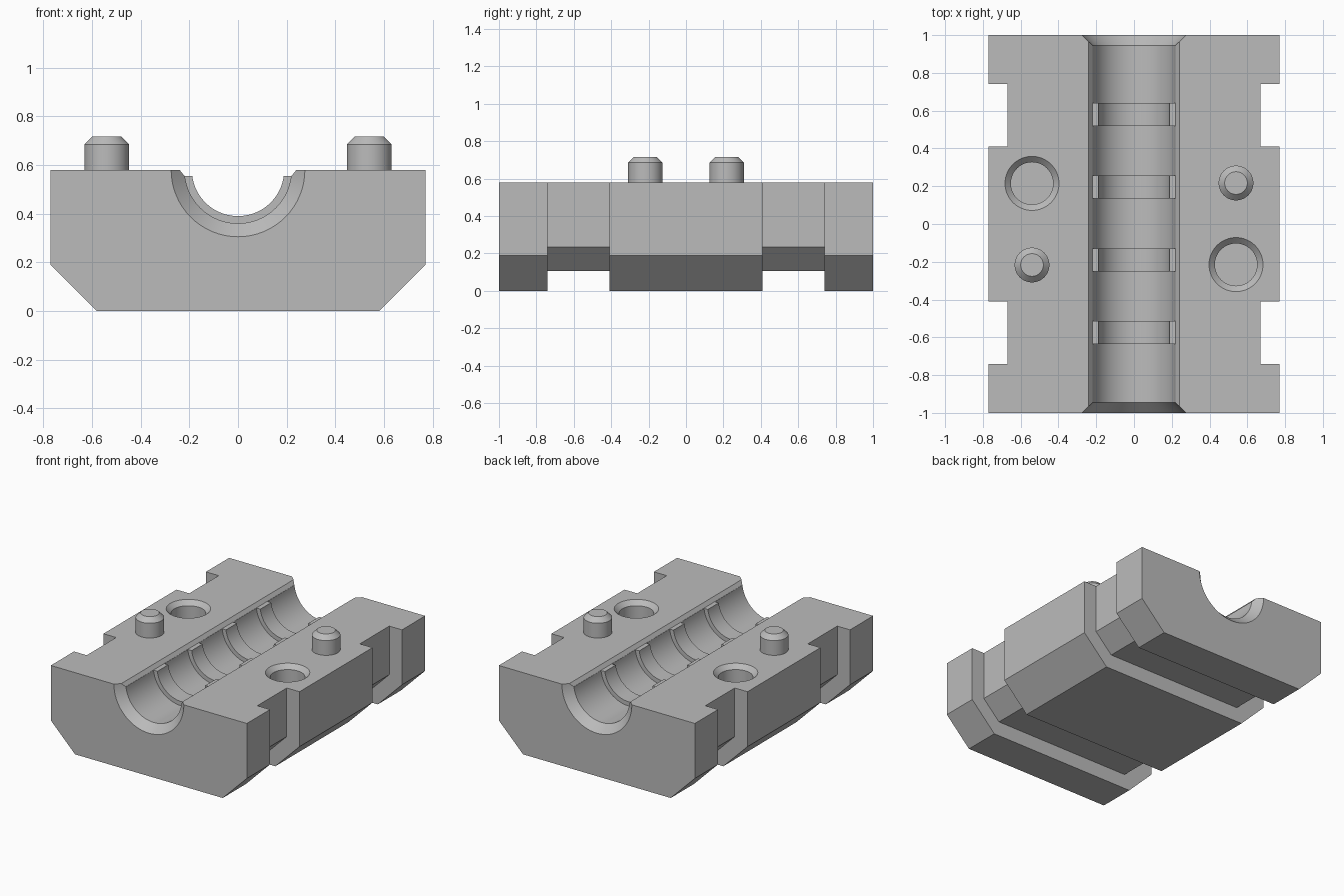
import bpy
import bmesh
from math import pi, cos, sin
from mathutils import Matrix

if "Cube" in bpy.data.objects:
    bpy.data.objects.remove(bpy.data.objects["Cube"])

TOP = 0.58
SIDES = 64

grey = bpy.data.materials.new("plain grey")
grey.use_nodes = True
colour = (0.5, 0.5, 0.5, 1)
grey.diffuse_color = colour
grey.node_tree.nodes["Principled BSDF"].inputs["Base Color"].default_value = colour


def finish(name, bm, matrix=Matrix()):
    bmesh.ops.recalc_face_normals(bm, faces=bm.faces)
    mesh = bpy.data.meshes.new(name)
    bm.to_mesh(mesh)
    bm.free()
    mesh.transform(matrix)
    mesh.materials.append(grey)
    obj = bpy.data.objects.new(name, mesh)
    bpy.context.collection.objects.link(obj)
    return obj


def prism(name, half, y0, y1):
    """Extrude a profile, mirrored in x, from y0 to y1."""
    outline = half + [(-x, z) for x, z in reversed(half)]
    bm = bmesh.new()
    face = bm.faces.new([bm.verts.new((x, y0, z)) for x, z in outline])
    ext = bmesh.ops.extrude_face_region(bm, geom=[face])["geom"]
    bmesh.ops.translate(bm, vec=(0, y1 - y0, 0),
                        verts=[v for v in ext if isinstance(v, bmesh.types.BMVert)])
    return finish(name, bm)


def lathe(name, profile, matrix):
    """Closed solid of (radius, height) rings around local z."""
    bm = bmesh.new()
    rings = [[bm.verts.new((r * cos(2 * pi * i / SIDES), r * sin(2 * pi * i / SIDES), h))
              for i in range(SIDES)] for r, h in profile]
    for a, b in zip(rings, rings[1:]):
        for i in range(SIDES):
            j = (i + 1) % SIDES
            bm.faces.new((a[i], a[j], b[j], b[i]))
    bm.faces.new(rings[0])
    bm.faces.new(rings[-1])
    return finish(name, bm, matrix)


def cut(obj, cutter):
    cutter.hide_render = True
    mod = obj.modifiers.new("cut", "BOOLEAN")
    mod.operation = "DIFFERENCE"
    mod.solver = "EXACT"
    mod.object = cutter
    bpy.context.view_layer.objects.active = obj
    bpy.ops.object.modifier_apply(modifier=mod.name)
    bpy.data.objects.remove(cutter)


def smooth(obj):
    bpy.ops.object.select_all(action="DESELECT")
    obj.select_set(True)
    bpy.context.view_layer.objects.active = obj
    bpy.ops.object.shade_smooth_by_angle(angle=pi / 6)


# Block with chamfered lower edges
block = prism("block", [(0.58, 0), (0.77, 0.19), (0.77, TOP)], -1, 1)

# Two grooves wrapping the sides and underside
wrap = [(1, -0.2), (1, 1), (0.67, 1), (0.67, 0.235), (0.54, 0.105)]
for y0 in (-0.74, 0.41):
    cut(block, prism("groove_cutter", wrap, y0, y0 + 0.33))

# Half-round channel with flared ends and four ribs
bore = [(0.33, -1.055), (0.22, -0.945)]
for y in (-0.575, -0.19, 0.195, 0.58):
    a, b = y - 0.061, y + 0.061
    bore += [(0.22, a), (0.19, a), (0.19, b), (0.22, b)]
bore += [(0.22, 0.945), (0.33, 1.055)]
cut(block, lathe("bore_cutter", bore,
                 Matrix.Translation((0, 0, TOP)) @ Matrix.Rotation(-pi / 2, 4, "X")))

# Bevel along the channel's upper edges
cut(block, prism("edge_cutter", [(0.22, 0.555), (0.24, TOP), (0.24, 0.7)], -1.1, 1.1))

# Countersunk sockets and locating pins, diagonal pairs
for side, x in (("left", 0.54), ("right", -0.54)):
    sign = 1 if x > 0 else -1
    socket = [(0.112, -0.17), (0.112, -0.031), (0.143, 0), (0.143, 0.1)]
    cut(block, lathe("socket_cutter", socket, Matrix.Translation((x, -0.215 * sign, TOP))))
    pin = [(0.092, -0.05), (0.092, 0.105), (0.06, 0.137)]
    smooth(lathe(side + "_pin", pin, Matrix.Translation((x, 0.217 * sign, TOP))))

smooth(block)
